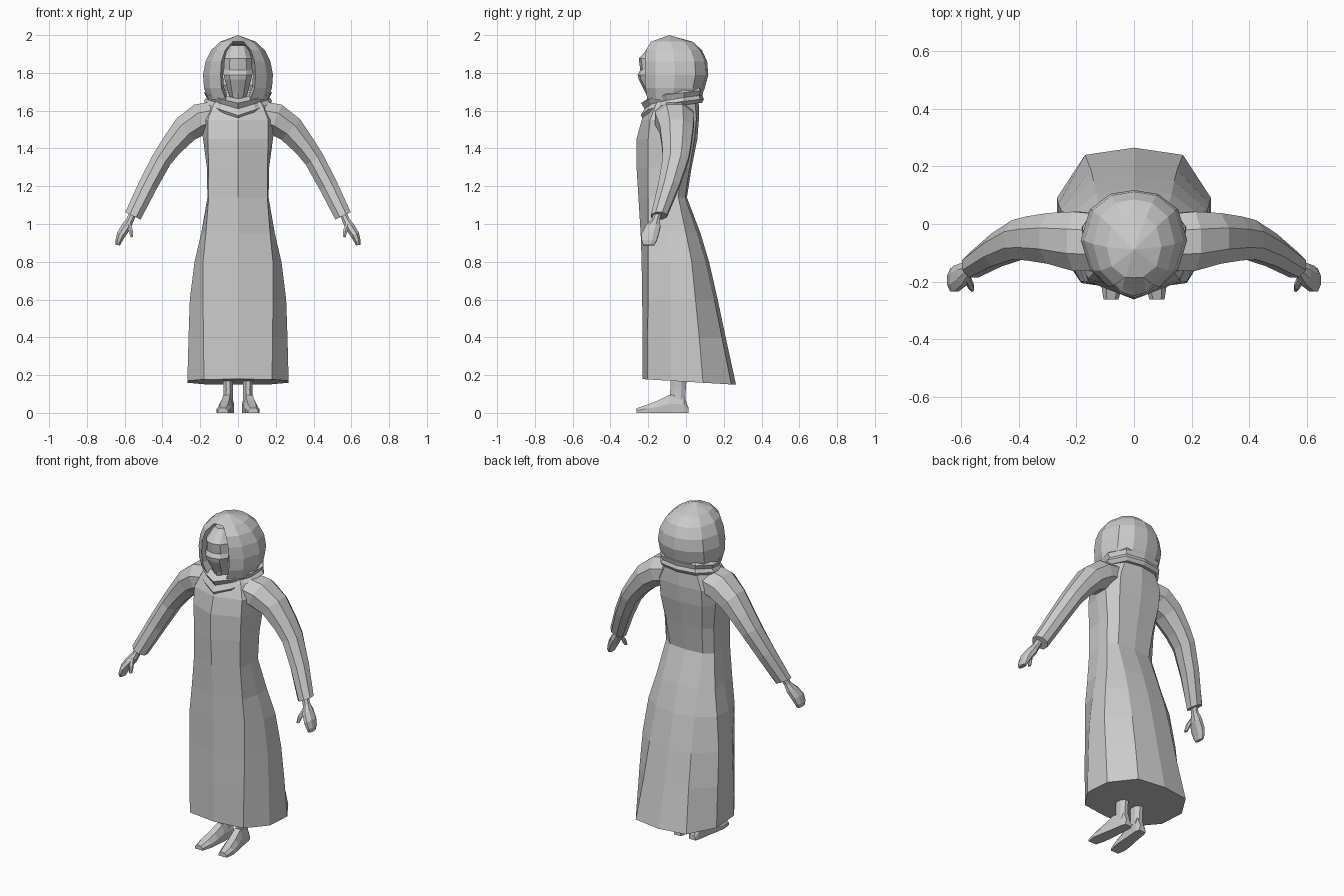
import bpy, math
from mathutils import Vector

if "Cube" in bpy.data.objects:
    bpy.data.objects.remove(bpy.data.objects["Cube"])

cloth = bpy.data.materials.new("plain_grey")
cloth.diffuse_color = (0.6, 0.6, 0.6, 1)
cloth.use_nodes = True
cloth.node_tree.nodes["Principled BSDF"].inputs["Base Color"].default_value = cloth.diffuse_color


def loft(name, rings, closed=True, caps=True, mirror=False, extra=None):
    """Skin a list of equal-length rings; extra adds faces by index."""
    n = len(rings[0])
    verts = [v for r in rings for v in r]
    faces = []
    for i in range(len(rings) - 1):
        for j in range(n if closed else n - 1):
            k = (j + 1) % n
            faces.append((i * n + j, i * n + k, (i + 1) * n + k, (i + 1) * n + j))
    if caps:
        faces.append(tuple(reversed(range(n))))
        faces.append(tuple(range(len(verts) - n, len(verts))))
    if extra:
        extra(verts, faces, n)
    mesh = bpy.data.meshes.new(name)
    mesh.from_pydata(verts, [], faces)
    mesh.materials.append(cloth)
    obj = bpy.data.objects.new(name, mesh)
    bpy.context.collection.objects.link(obj)
    # consistent outward normals
    bpy.context.view_layer.objects.active = obj
    obj.select_set(True)
    bpy.ops.object.mode_set(mode='EDIT')
    bpy.ops.mesh.select_all(action='SELECT')
    bpy.ops.mesh.normals_make_consistent(inside=False)
    bpy.ops.object.mode_set(mode='OBJECT')
    obj.select_set(False)
    if mirror:
        m = obj.modifiers.new("mirror", 'MIRROR')
        m.use_axis[0] = True
    return obj


def both_sides(half):
    """Half outline from front centre to back centre -> full ring."""
    return half + [(-x, y, z) for x, y, z in reversed(half[1:-1])]


def tube(name, rows, sides=8):
    """Mirrored limb: rows of x, y, z, in-plane radius, depth radius."""
    rings = []
    for i, (x, y, z, ru, rv) in enumerate(rows):
        a, b = rows[max(i - 1, 0)], rows[min(i + 1, len(rows) - 1)]
        d = Vector((b[0] - a[0], 0, b[2] - a[2])).normalized()
        u = Vector((-d.z, 0, d.x))
        ring = []
        for k in range(sides):
            t = 2 * math.pi * (k + 0.5) / sides
            c = 1.06 * math.cos(t) * ru
            ring.append((x + u.x * c, y + 1.06 * math.sin(t) * rv, z + u.z * c))
        rings.append(ring)
    return loft(name, rings, mirror=True)


# long dress: z, corner x, side x, y of front / corner / side / side / back corner, back corner x, back y
dress = [
    (.165, .18, .268, -.23, -.205, -.08, .09, .24, .17, .265),
    (.40, .183, .262, -.23, -.205, -.08, .07, .19, .15, .21),
    (.60, .185, .255, -.232, -.20, -.08, .05, .15, .14, .168),
    (.80, .185, .23, -.235, -.20, -.08, .03, .105, .13, .122),
    (.95, .17, .195, -.24, -.20, -.09, .0, .06, .12, .077),
    (1.14, .155, .162, -.252, -.20, -.11, -.04, -.005, .11, .005),
    (1.30, .155, .165, -.262, -.20, -.10, -.03, .02, .12, .03),
    (1.45, .16, .185, -.262, -.20, -.10, -.02, .045, .14, .06),
    (1.55, .16, .20, -.235, -.19, -.10, -.02, .055, .14, .068),
    (1.63, .13, .16, -.20, -.16, -.08, -.01, .05, .11, .068),
    (1.70, .08, .10, -.15, -.12, -.06, .0, .04, .06, .05),
]
rings = []
for z, xc, xs, yf, yc, s1, s2, yk, xk, yb in dress:
    tilt = -0.06 if z < 0.2 else 0
    half = [(0, yf), (xc, yc), (xs, s1), (xs, s2), (xk, yk), (0, yb)]
    rings.append(both_sides([(x, y, z + tilt * y) for x, y in half]))
loft("dress", rings)

# sleeves, hands and thumbs
tube("sleeve", [
    (.10, -.065, 1.575, .08, .10), (.20, -.06, 1.555, .085, .105),
    (.28, -.05, 1.50, .075, .09), (.355, -.05, 1.41, .06, .078),
    (.405, -.055, 1.34, .054, .07), (.477, -.09, 1.205, .051, .058),
    (.556, -.143, 1.043, .046, .043)])
tube("hand", [
    (.55, -.145, 1.07, .02, .022), (.572, -.16, 1.02, .02, .022),
    (.592, -.175, .985, .026, .04), (.618, -.19, .945, .024, .046),
    (.632, -.195, .91, .018, .04), (.636, -.197, .888, .012, .03)])
tube("thumb", [
    (.582, -.185, 1.0, .014, .014), (.568, -.212, .965, .012, .014),
    (.562, -.226, .93, .008, .01)], 6)

# feet, lofted from heel to toe, and ankles
rings = []
for y, cx, w, h in [(.012, .05, .022, .03), (-.01, .05, .03, .09), (-.09, .06, .033, .095),
                    (-.15, .068, .037, .065), (-.21, .076, .038, .042), (-.262, .08, .026, .025)]:
    rings.append([(cx - w, y, 0), (cx + w, y, 0), (cx + w, y, h * .5),
                  (cx + w * .55, y, h), (cx - w * .55, y, h), (cx - w, y, h * .5)])
loft("foot", rings, mirror=True)
tube("ankle", [(.052, -.045, .06, .026, .042), (.052, -.042, .13, .025, .042),
               (.055, -.035, .30, .036, .05)])

# hood shell: z, half width, front y, back y, half width of face opening
hood_rows = [(1.66, .16, -.205, .075, .065), (1.72, .18, -.215, .10, .088),
             (1.79, .185, -.218, .118, .092), (1.86, .172, -.218, .112, .088),
             (1.92, .142, -.212, .085, .068), (1.965, .095, -.185, .035, .03)]
rings, lining = [], []
for z, w, yf, yb, o in hood_rows:
    span, mid = yb - yf, yf + (yb - yf) * .48
    right = [(o, yf, z), (max(w * .82, o), yf + span * .17, z), (w, mid, z),
             (w * .83, yb - span * .2, z), (w * .45, yb - span * .04, z), (0, yb, z)]
    rings.append(right + [(-x, y, h) for x, y, h in reversed(right[:-1])])


def finish_hood(verts, faces, n):
    top = (len(hood_rows) - 1) * n
    verts.append((0, -.09, 2.0))
    pole = len(verts) - 1
    for j in range(n):
        faces.append((top + j, top + (j + 1) % n, pole))
    # rim turned inward around the face opening
    rim = [i * n for i in range(len(hood_rows))]
    rim += [i * n + n - 1 for i in reversed(range(len(hood_rows)))]
    start = len(verts)
    for r in rim:
        x, y, z = verts[r]
        verts.append((x * .86, y + .07, 1.8 + (z - 1.8) * .9))
    for k in range(len(rim) - 1):
        faces.append((rim[k], rim[k + 1], start + k + 1, start + k))


loft("hood", rings, closed=False, caps=False, extra=finish_hood)

# scarf folds around the neck, dipping to a point in front
outline = [(0, -.222), (.085, -.185), (.155, -.10), (.168, -.01), (.11, .07), (0, .088)]
folds = [(.90, (1.665, 1.68, 1.705, 1.715, 1.735, 1.74)),
         (1.07, (1.64, 1.66, 1.685, 1.695, 1.705, 1.71)),
         (.99, (1.61, 1.635, 1.655, 1.67, 1.68, 1.68)),
         (1.08, (1.575, 1.605, 1.635, 1.65, 1.66, 1.66)),
         (.95, (1.53, 1.572, 1.61, 1.63, 1.64, 1.64)),
         (.70, (1.56, 1.58, 1.61, 1.63, 1.64, 1.64))]
loft("scarf", [both_sides([(x * s, y * s, z) for (x, y), z in zip(outline, zs)])
               for s, zs in folds], caps=False)

# veiled face: z, half width, front y
rings = []
for z, w, yf in [(1.64, .03, -.195), (1.69, .05, -.212), (1.765, .07, -.25), (1.79, .076, -.256),
                 (1.815, .076, -.242), (1.875, .072, -.25), (1.89, .068, -.236), (1.945, .05, -.19)]:
    rings.append(both_sides([(0, yf, z), (w * .6, yf + .012, z), (w, yf + .05, z),
                             (w, -.08, z), (0, -.06, z)]))
loft("face", rings)
